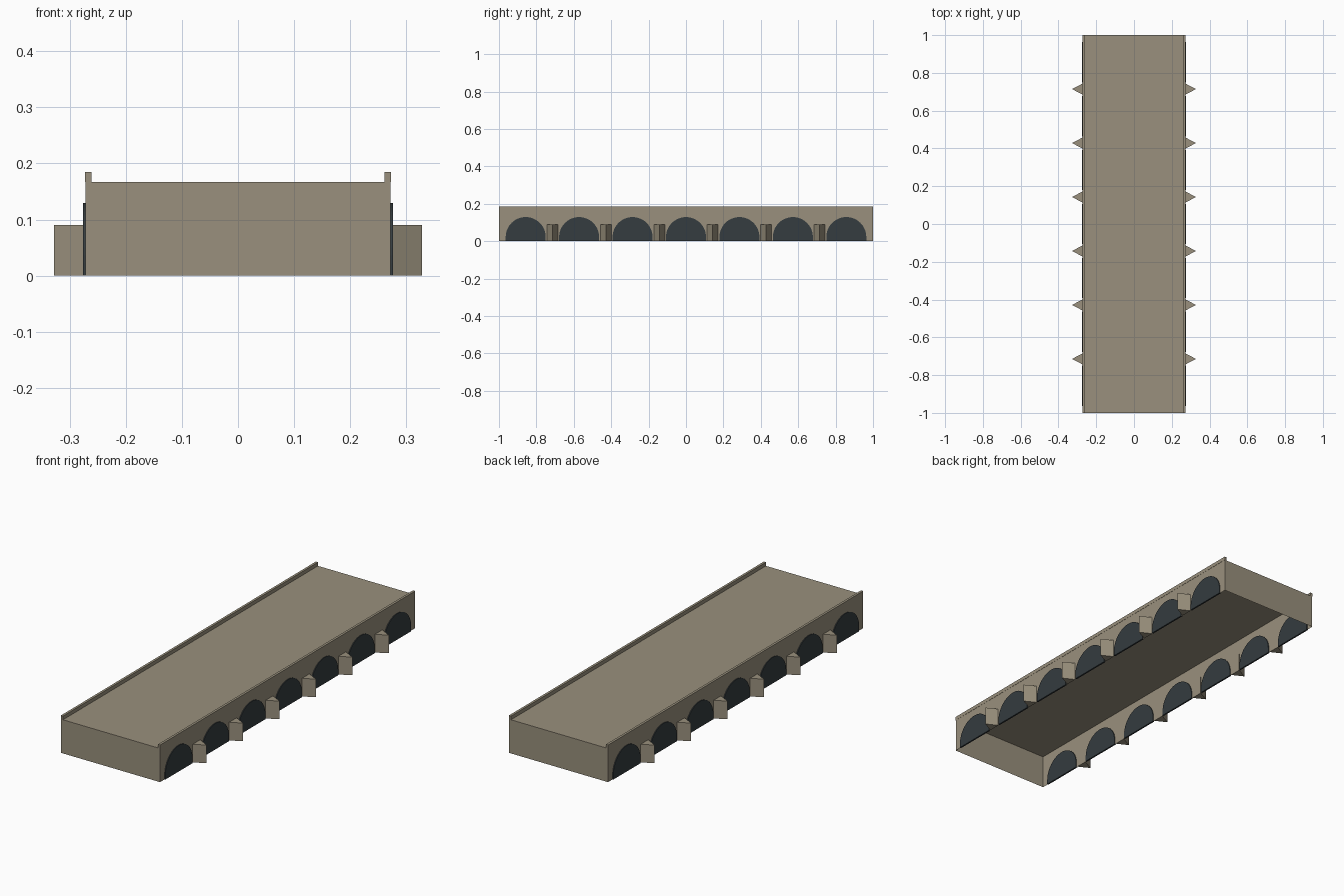
import bpy, bmesh, math

if "Cube" in bpy.data.objects:
    bpy.data.objects.remove(bpy.data.objects["Cube"])

HALF_W, DECK_Z, TOP_Z = 0.272, 0.167, 0.185
SPACING = 2 / 7


def material(name, color):
    m = bpy.data.materials.new(name)
    m.diffuse_color = (*color, 1)
    m.use_nodes = True
    m.node_tree.nodes["Principled BSDF"].inputs["Base Color"].default_value = m.diffuse_color
    return m


stone = material("stone", (0.32, 0.28, 0.205))
shadow = material("arch_shadow", (0.035, 0.045, 0.05))


def add_object(name, bm, mat):
    bmesh.ops.recalc_face_normals(bm, faces=bm.faces)
    mesh = bpy.data.meshes.new(name)
    bm.to_mesh(mesh)
    bm.free()
    mesh.materials.append(mat)
    obj = bpy.data.objects.new(name, mesh)
    bpy.context.collection.objects.link(obj)
    return obj


def box(bm, lo, hi):
    verts = bmesh.ops.create_cube(bm, size=1)["verts"]
    for v in verts:
        v.co = [(a + b) / 2 + c * (b - a) for a, b, c in zip(lo, hi, v.co)]


def prism(bm, points, offset):
    """Extrude a flat outline along an offset."""
    face = bm.faces.new([bm.verts.new(p) for p in points])
    ext = bmesh.ops.extrude_face_region(bm, geom=[face], use_keep_orig=True)
    moved = [g for g in ext["geom"] if isinstance(g, bmesh.types.BMVert)]
    bmesh.ops.translate(bm, verts=moved, vec=offset)


# Hollow bridge body: deck, two side walls and two end walls, open below
bm = bmesh.new()
box(bm, (-HALF_W, -1, 0), (HALF_W, 1, DECK_Z))
bottom = [f for f in bm.faces if f.calc_center_median().z < 0.001]
bmesh.ops.delete(bm, geom=bottom, context="FACES")
add_object("bridge_body", bm, stone)

for side, label in ((-1, "left"), (1, "right")):
    # Low parapet along the deck edge
    bm = bmesh.new()
    x0, x1 = sorted((side * 0.261, side * 0.273))
    box(bm, (x0, -1, DECK_Z), (x1, 1, TOP_Z))
    add_object(f"{label}_parapet", bm, stone)

    # Seven dark arch panels set through the wall
    bm = bmesh.new()
    radius, spring = 0.107, 0.022
    for k in range(-3, 4):
        y = k * SPACING
        outline = [(side * 0.268, y - radius, 0), (side * 0.268, y + radius, 0)]
        for i in range(25):
            a = math.pi * i / 24
            outline.append((side * 0.268, y + radius * math.cos(a),
                            spring + radius * math.sin(a)))
        prism(bm, outline, (side * 0.008, 0, 0))
    add_object(f"{label}_arches", bm, shadow)

    # Six pointed cutwaters between the arches
    bm = bmesh.new()
    for k in range(6):
        y = (k - 2.5) * SPACING
        prism(bm, [(side * 0.271, y - 0.03, 0), (side * 0.328, y, 0),
                   (side * 0.271, y + 0.03, 0)], (0, 0, 0.09))
    add_object(f"{label}_cutwaters", bm, stone)
